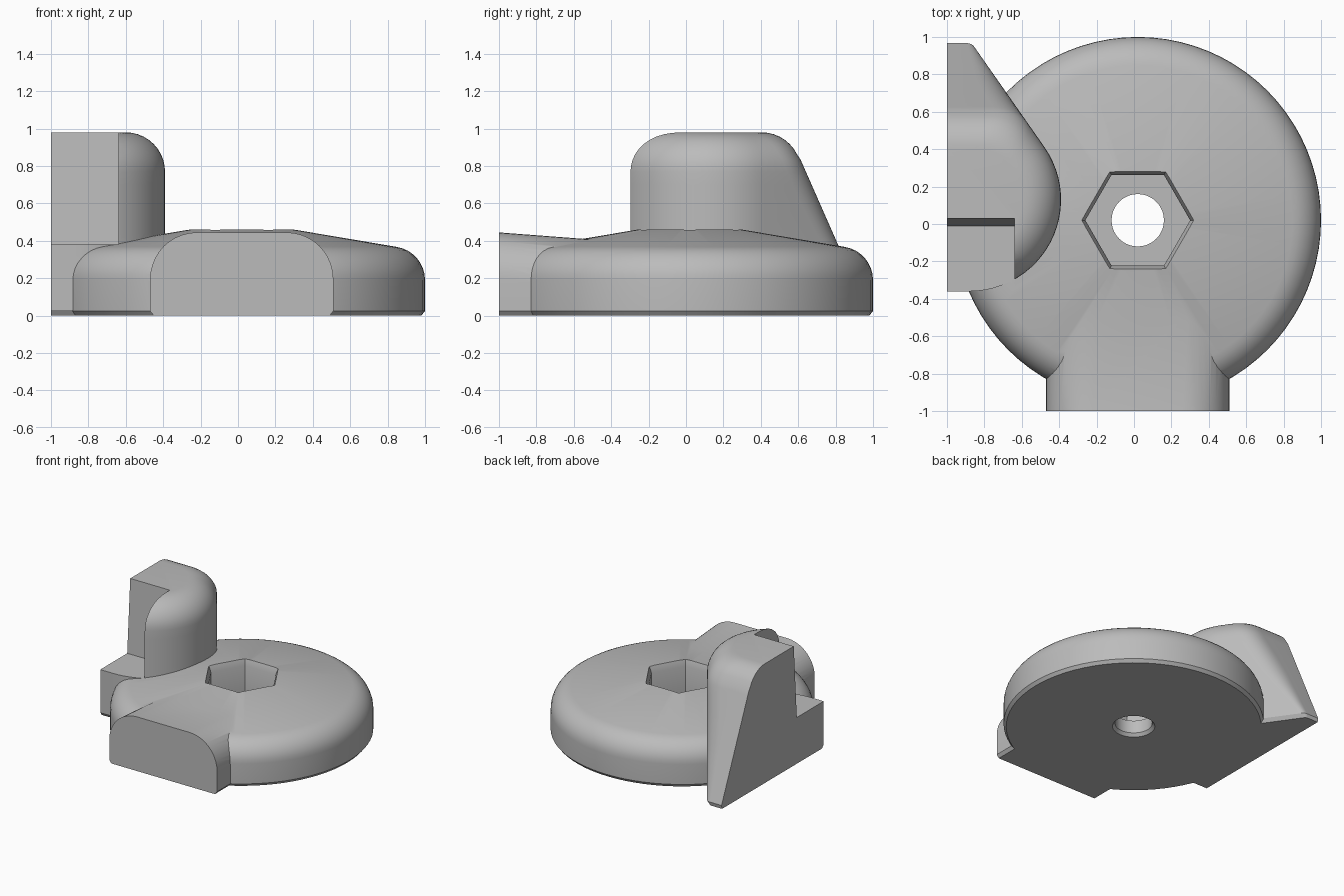
import bpy
import bmesh
from math import sin, cos, pi, sqrt, atan2

cube = bpy.data.objects.get("Cube")
if cube:
    bpy.data.objects.remove(cube, do_unlink=True)

CX, CY = 0.02, 0.02          # axis of the disc
grey = bpy.data.materials.new("light grey")
grey.use_nodes = True
grey.diffuse_color = (0.5, 0.5, 0.5, 1)
grey.node_tree.nodes["Principled BSDF"].inputs["Base Color"].default_value = (0.5, 0.5, 0.5, 1)


def loft(name, rings):
    """Closed solid skinned through rings of equal point count."""
    bm = bmesh.new()
    loops = [[bm.verts.new(p) for p in ring] for ring in rings]
    n = len(loops[0])
    for a, b in zip(loops, loops[1:]):
        for i in range(n):
            j = (i + 1) % n
            bm.faces.new((a[i], a[j], b[j], b[i]))
    bm.faces.new(loops[0][::-1])
    bm.faces.new(loops[-1])
    bmesh.ops.recalc_face_normals(bm, faces=bm.faces)
    mesh = bpy.data.meshes.new(name)
    bm.to_mesh(mesh)
    bm.free()
    mesh.materials.append(grey)
    obj = bpy.data.objects.new(name, mesh)
    bpy.context.collection.objects.link(obj)
    return obj


def turned(name, profile, sides):
    """Solid of (radius, height) points around the disc axis."""
    return loft(name, [[(CX + r * cos(2 * pi * i / sides), CY + r * sin(2 * pi * i / sides), z)
                        for i in range(sides)] for r, z in profile])


def combine(target, tool, operation):
    """Apply a boolean and discard the tool."""
    tool.hide_render = True
    mod = target.modifiers.new("combine", 'BOOLEAN')
    mod.operation, mod.object, mod.solver = operation, tool, 'EXACT'
    graph = bpy.context.evaluated_depsgraph_get()
    mesh = bpy.data.meshes.new_from_object(target.evaluated_get(graph))
    target.modifiers.clear()
    target.data = mesh
    bpy.data.objects.remove(tool, do_unlink=True)


# Domed disc with a rounded shoulder and chamfered foot
R = 0.18
shoulder = [(0.80 + R * cos(a), 0.19 + R * sin(a)) for a in (pi / 2 * 0.9 * i / 8 for i in range(9))]
body = turned("knob_body", [(0.96, 0), (0.98, 0.025)] + shoulder + [(0.28, 0.46)], 80)


# Neck with an arched section, sinking slightly towards the disc
def neck_ring(y, top):
    half, r = 0.49, 0.25
    side = [(half - 0.02, 0), (half, 0.025)]
    side += [(half - r + r * cos(a), top - r + r * sin(a)) for a in (pi / 2 * i / 10 for i in range(11))]
    return [(CX + x, y, z) for x, z in side + [(-x, z) for x, z in reversed(side)]]


neck = loft("neck", [neck_ring(-1, 0.445), neck_ring(-0.3, 0.392)])

# Upright post: half teardrop plan, rounded top, sloping back
PX, PY, PR = -0.88, 0.13, 0.49
TOP, FILLET, TURN = 0.98, 0.21, atan2(0.56, 0.80)


def post_ring(z, inset):
    zc = TOP - FILLET
    back = 0.98 - z / 2.27 - (inset if z < 0.1 else 0)
    if z > 0.85:
        back = 0.405 + sqrt(max(FILLET ** 2 - (z - zc) ** 2, 0))
    r = PR - inset
    pts = [(-1, PY - r)]
    for i in range(25):
        a = -pi / 2 + (TURN + pi / 2) * i / 24
        pts.append((PX + r * cos(a), PY + r * sin(a)))
    # straight flank up to the corner, then a corner softened with height
    tx, ty = pts[-1]
    dx, dy = -sin(TURN), cos(TURN)
    length = max((back - ty) / dy, 0.005)
    corner = (max(tx + dx * length, -0.98), back)
    soft = min(0.02 + 0.2 * z, 0.12, length * 0.9, (corner[0] + 1) * 0.9)
    start = (corner[0] - dx * soft, corner[1] - dy * soft)
    end = (corner[0] - soft, corner[1])
    for i in range(9):
        t = i / 8
        w = ((1 - t) ** 2, 2 * t * (1 - t), t * t)
        pts.append(tuple(w[0] * start[k] + w[1] * corner[k] + w[2] * end[k] for k in (0, 1)))
    pts.append((-1, back))
    return [(x, y, z) for x, y in pts]


levels = [(0, 0.02)] + [(z, 0) for z in (0.03, 0.15, 0.3, 0.45, 0.6, 0.7)]
for i in range(11):
    a = pi / 2 * i / 10
    levels.append((TOP - FILLET + FILLET * sin(a), FILLET * (1 - cos(a))))
post = loft("post", [post_ring(z, d) for z, d in levels])

combine(body, neck, 'UNION')
combine(body, post, 'UNION')

# Notch in the front of the post, with a leaning back wall
notch = loft("notch_cutter", [[(-1.2, -0.6, z), (-0.64, -0.6, z), (-0.64, y, z), (-1.2, y, z)]
                              for z, y in ((0.38, -0.01), (1.1, 0.037))])
combine(body, notch, 'DIFFERENCE')

# Hexagonal nut pocket with a bevelled rim, and a through hole
pocket = turned("pocket_cutter", [(0.28, 0.13), (0.28, 0.41), (0.302, 0.465), (0.302, 0.6)], 6)
combine(body, pocket, 'DIFFERENCE')
hole = turned("hole_cutter", [(0.16, -0.1), (0.16, 0), (0.14, 0.025), (0.14, 0.3)], 40)
combine(body, hole, 'DIFFERENCE')

# Smooth shading with sharp edges kept
for o in bpy.context.selected_objects:
    o.select_set(False)
body.select_set(True)
bpy.context.view_layer.objects.active = body
bpy.ops.object.shade_smooth_by_angle(angle=pi / 6)
